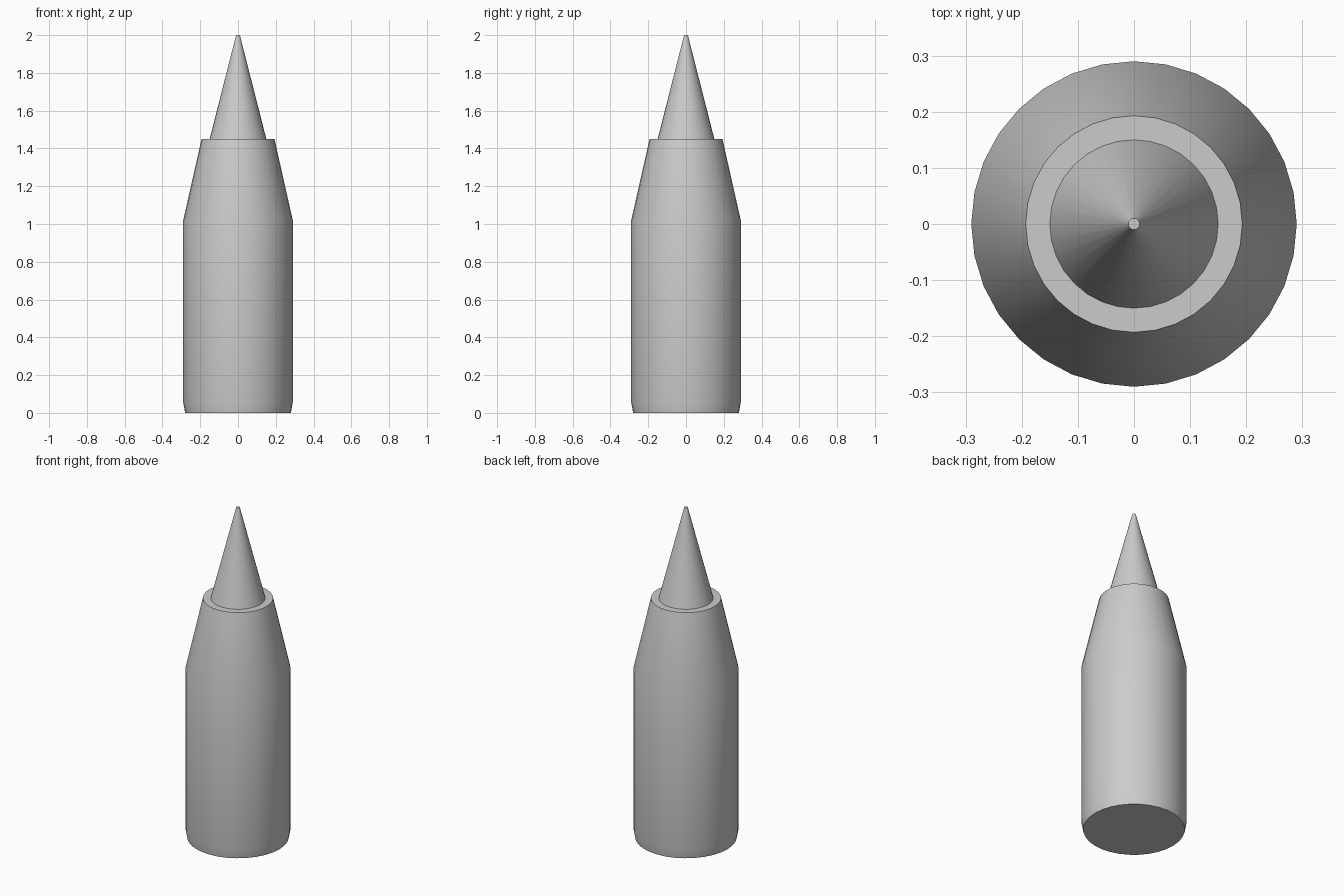
import bpy, bmesh, math

if "Cube" in bpy.data.objects:
    bpy.data.objects.remove(bpy.data.objects["Cube"])

SIDES = 32


def lathe(name, profile):
    """Closed round solid from (radius, height) points, bottom to top."""
    bm = bmesh.new()
    rings = []
    for r, z in profile:
        rings.append([bm.verts.new((r * math.cos(2 * math.pi * i / SIDES),
                                    r * math.sin(2 * math.pi * i / SIDES), z))
                      for i in range(SIDES)])
    for low, high in zip(rings, rings[1:]):
        for i in range(SIDES):
            j = (i + 1) % SIDES
            bm.faces.new((low[i], low[j], high[j], high[i]))
    bm.faces.new(rings[0][::-1])
    bm.faces.new(rings[-1])
    mesh = bpy.data.meshes.new(name)
    bm.to_mesh(mesh)
    bm.free()
    obj = bpy.data.objects.new(name, mesh)
    bpy.context.collection.objects.link(obj)
    bpy.ops.object.select_all(action='DESELECT')
    obj.select_set(True)
    bpy.context.view_layer.objects.active = obj
    bpy.ops.object.shade_smooth_by_angle(angle=math.radians(30))
    return obj


# Casing: slightly tapered foot, straight wall, sloped shoulder, flat rim
lathe("casing", [(0.28, 0), (0.29, 0.055), (0.29, 1.02), (0.193, 1.45)])

# Pointed tip standing on the flat rim
lathe("pointed_tip", [(0.15, 1.45), (0.01, 2.0)])
